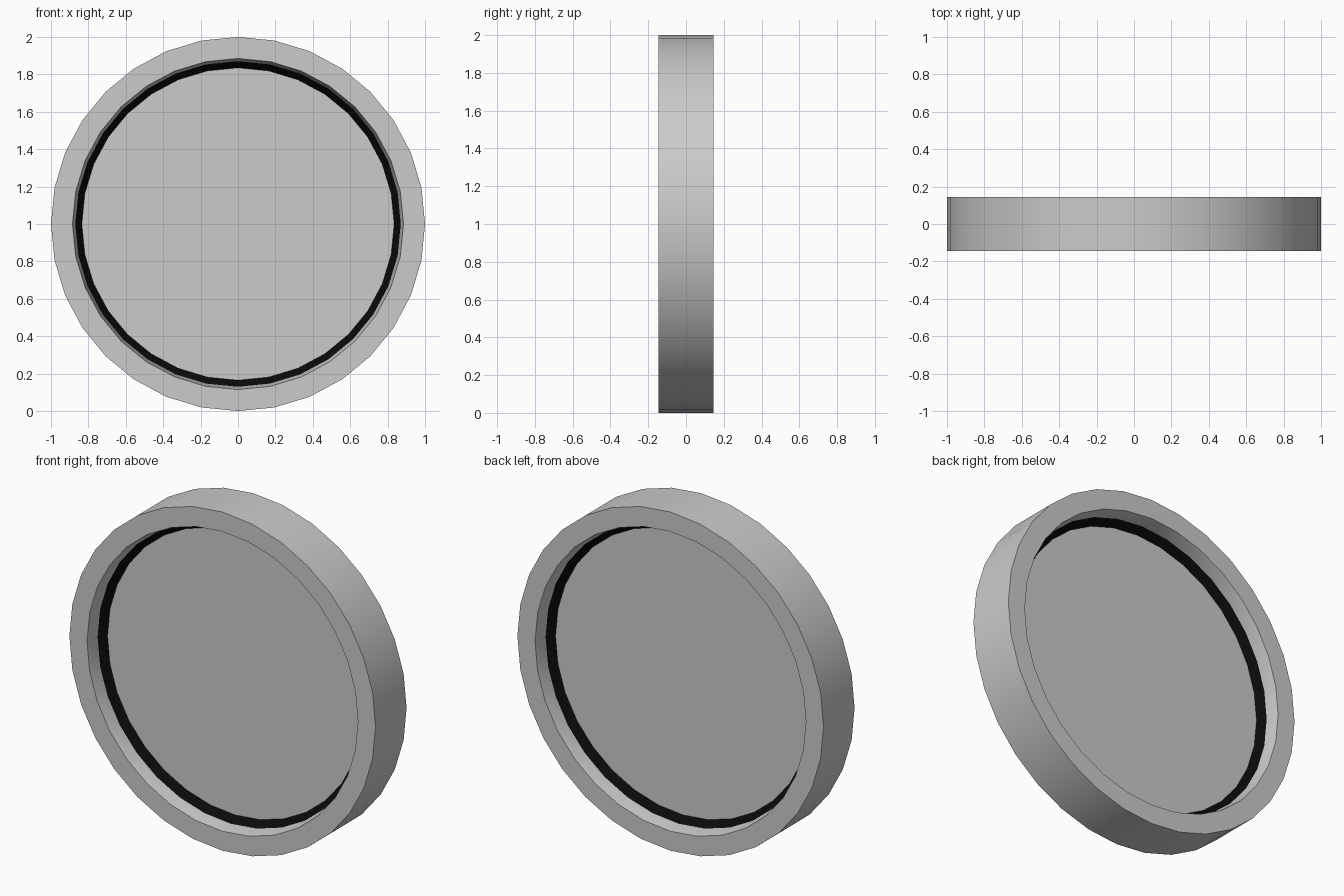
import bpy, bmesh
from math import cos, sin, tau

if "Cube" in bpy.data.objects:
    bpy.data.objects.remove(bpy.data.objects["Cube"])

SIDES = 32


def material(name, value):
    mat = bpy.data.materials.new(name)
    mat.diffuse_color = (value, value, value, 1)
    mat.use_nodes = True
    mat.node_tree.nodes["Principled BSDF"].inputs["Base Color"].default_value = mat.diffuse_color
    return mat


def revolve(name, profile, closed, mat=None):
    """Turn a (radius, y) profile around the horizontal y axis."""
    bm = bmesh.new()
    rings = [[bm.verts.new((r * sin(tau * i / SIDES), y, 1 + r * cos(tau * i / SIDES)))
              for i in range(SIDES)] for r, y in profile]
    pairs = list(zip(rings, rings[1:]))
    if closed:
        pairs.append((rings[-1], rings[0]))
    else:
        bm.faces.new(rings[0])
        bm.faces.new(rings[-1])
    for a, b in pairs:
        for i in range(SIDES):
            j = (i + 1) % SIDES
            bm.faces.new((a[i], a[j], b[j], b[i]))
    bmesh.ops.recalc_face_normals(bm, faces=bm.faces)
    mesh = bpy.data.meshes.new(name)
    bm.to_mesh(mesh)
    bm.free()
    obj = bpy.data.objects.new(name, mesh)
    bpy.context.collection.objects.link(obj)
    if mat:
        mesh.materials.append(mat)
    bpy.ops.object.select_all(action='DESELECT')
    obj.select_set(True)
    bpy.context.view_layer.objects.active = obj
    bpy.ops.object.shade_smooth_by_angle()
    return obj


# Outer rim, its bore narrowing slightly towards the middle
revolve("rim", [(1, -0.145), (1, 0.145), (0.885, 0.145), (0.87, 0.068),
                (0.87, -0.068), (0.885, -0.145)], True, material("rim_grey", 0.62))

# Black sloped seal holding the pane from both sides
revolve("seal", [(0.87, -0.068), (0.835, -0.025), (0.835, 0.025), (0.87, 0.068)],
        True, material("seal_black", 0.003))

# Flat round pane
revolve("pane", [(0.835, -0.025), (0.835, 0.025)], False)
